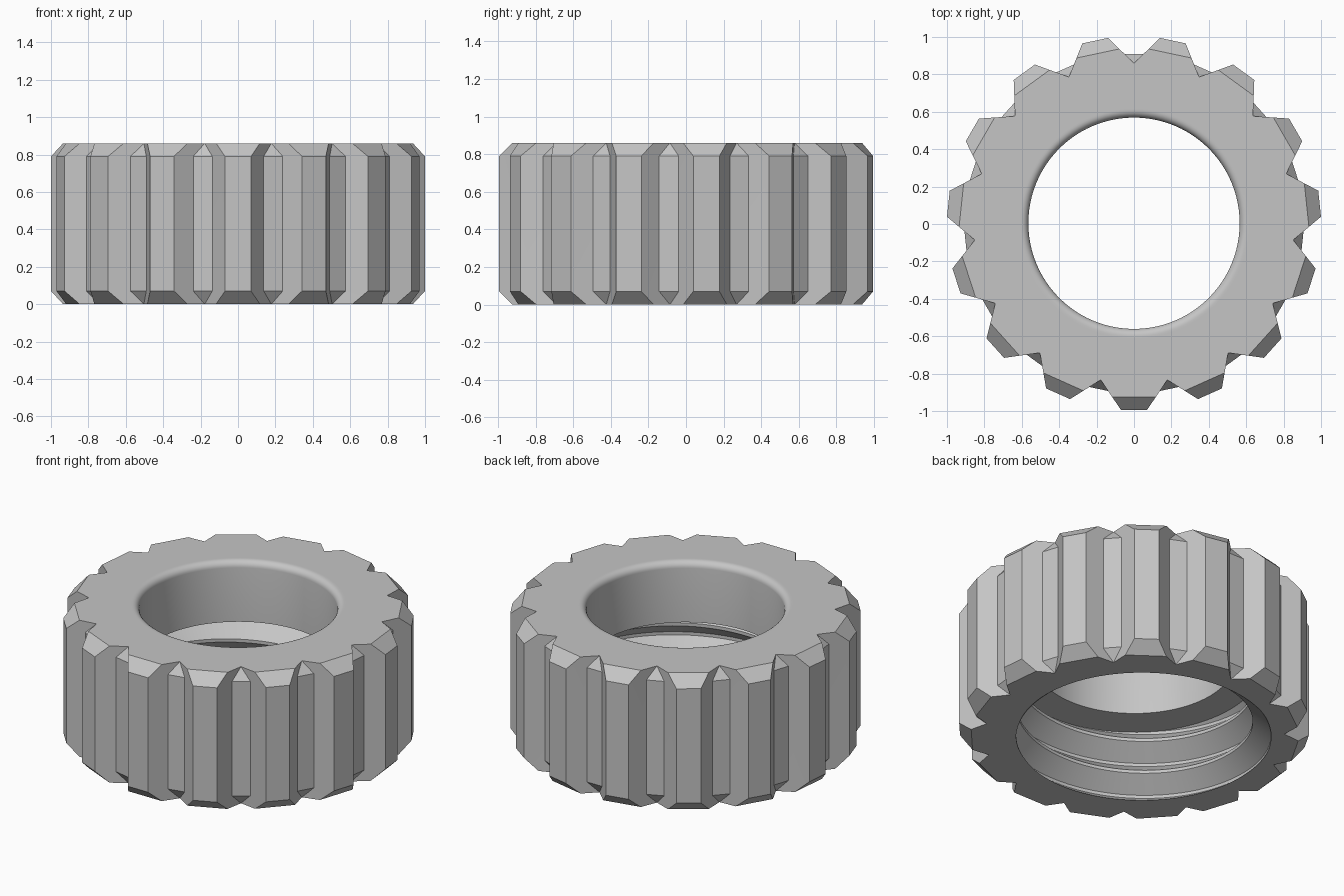
import bpy, bmesh, math
from math import sin, cos, tau, pi, radians

if "Cube" in bpy.data.objects:
    bpy.data.objects.remove(bpy.data.objects["Cube"])

TEETH, HEIGHT, BEVEL = 15, 0.86, 0.07
AXIS_Y = 0.004          # odd tooth count shifts the axis off the bounding centre
SEG = 96

steel = bpy.data.materials.new("grey_metal")
steel.use_nodes = True
grey = (0.56, 0.56, 0.56, 1)
steel.diffuse_color = grey
steel.node_tree.nodes["Principled BSDF"].inputs["Base Color"].default_value = grey


def finish(bm, name):
    bmesh.ops.recalc_face_normals(bm, faces=bm.faces)
    mesh = bpy.data.meshes.new(name)
    bm.to_mesh(mesh)
    bm.free()
    obj = bpy.data.objects.new(name, mesh)
    bpy.context.collection.objects.link(obj)
    mesh.materials.append(steel)
    obj.location.y = AXIS_Y
    bpy.ops.object.select_all(action='DESELECT')
    obj.select_set(True)
    bpy.context.view_layer.objects.active = obj
    bpy.ops.object.shade_smooth_by_angle(angle=radians(20))


def place(bm, angle, side, r, z):
    """Point at distance r along a direction, offset sideways."""
    return bm.verts.new((r * cos(angle) - side * sin(angle),
                         r * sin(angle) + side * cos(angle), z))


def join_rings(bm, a, b):
    n = len(a)
    for i in range(n):
        bm.faces.new((a[i], a[(i + 1) % n], b[(i + 1) % n], b[i]))


def cap(bm, outer, inner):
    """Flat annulus between two closed loops."""
    edges = []
    for ring in (outer, inner):
        for i, v in enumerate(ring):
            edges.append(bm.edges.get((v, ring[(i + 1) % len(ring)])))
    bmesh.ops.triangle_fill(bm, edges=edges, use_beauty=True, normal=(0, 0, 1))


# Knurled outside: outer face, two flanks and a valley floor per tooth
TIP, FLOOR, ROOT = 0.998, 0.906, 0.856
HALF_TIP, HALF_FLOOR = 0.07, 0.052
root_side = ROOT * sin(pi / TEETH)
root_r = ROOT * cos(pi / TEETH)
HALF_END = HALF_TIP + BEVEL * (root_side - HALF_TIP) / (TIP - root_r)

bm = bmesh.new()


def wall_ring(z):
    ring = []
    for k in range(TEETH):
        a = -pi / 2 + k * tau / TEETH
        v = a + pi / TEETH
        ring += [place(bm, a, -HALF_TIP, TIP, z), place(bm, a, HALF_TIP, TIP, z),
                 place(bm, v, -HALF_FLOOR, FLOOR, z), place(bm, v, HALF_FLOOR, FLOOR, z)]
    return ring


def end_ring(z):
    ring = []
    for k in range(TEETH):
        a = -pi / 2 + k * tau / TEETH
        ring += [place(bm, a, -HALF_END, TIP - BEVEL, z),
                 place(bm, a, HALF_END, TIP - BEVEL, z),
                 place(bm, a + pi / TEETH, 0, ROOT, z)]
    return ring


def bevel_faces(wall, end):
    for k in range(TEETH):
        w = [wall[(4 * k + i) % len(wall)] for i in range(5)]
        e = [end[(3 * k + i) % len(end)] for i in range(4)]
        bm.faces.new((w[0], w[1], e[1], e[0]))
        bm.faces.new((w[1], w[2], e[2], e[1]))
        bm.faces.new((w[2], w[3], e[2]))
        bm.faces.new((w[3], w[4], e[3], e[2]))


low, high = wall_ring(BEVEL), wall_ring(HEIGHT - BEVEL)
bottom, top = end_ring(0), end_ring(HEIGHT)
join_rings(bm, low, high)
bevel_faces(low, bottom)
bevel_faces(high, top)

# Stepped bore: wide threaded part, ledge, narrow hole with a rounded lip
HOLE, BORE, LEDGE, LIP = 0.565, 0.78, 0.48, 0.04
profile = [(BORE, 0), (BORE, LEDGE), (HOLE, LEDGE)]
profile += [(HOLE + LIP * (1 - cos(t * pi / 12)), HEIGHT - LIP + LIP * sin(t * pi / 12))
            for t in range(7)]
profile.append((HOLE + LIP + 0.01, HEIGHT))
rings = [[place(bm, i * tau / SEG, 0, r, z) for i in range(SEG)] for r, z in profile]
for a, b in zip(rings, rings[1:]):
    join_rings(bm, a, b)
cap(bm, bottom, rings[0])
cap(bm, top, rings[-1])
finish(bm, "knurled_ring")

# Internal thread: a right-handed ridge swept along a helix,
# overrunning both ends of the bore and cut off flush with them
CREST, PITCH, PHASE = 0.675, 0.21, radians(315)
HALF_BASE, HALF_CREST = 0.095, 0.01
bm = bmesh.new()
previous = None
for i in range(-SEG // 2, int(SEG * 2.8)):
    z = PITCH * i / SEG
    section = [place(bm, PHASE + i * tau / SEG, 0, r, z + dz) for r, dz in
               ((BORE, -HALF_BASE), (CREST, -HALF_CREST),
                (CREST, HALF_CREST), (BORE, HALF_BASE))]
    if previous:
        join_rings(bm, previous, section)
    else:
        bm.faces.new(section)
    previous = section
bm.faces.new(previous)
for z, outward in ((0, -1), (LEDGE, 1)):
    cut = bmesh.ops.bisect_plane(bm, geom=bm.verts[:] + bm.edges[:] + bm.faces[:],
                                 plane_co=(0, 0, z), plane_no=(0, 0, outward),
                                 clear_outer=True)
    edges = [e for e in cut["geom_cut"] if isinstance(e, bmesh.types.BMEdge)]
    bmesh.ops.triangle_fill(bm, edges=edges, use_beauty=True, normal=(0, 0, outward))
finish(bm, "internal_thread")
